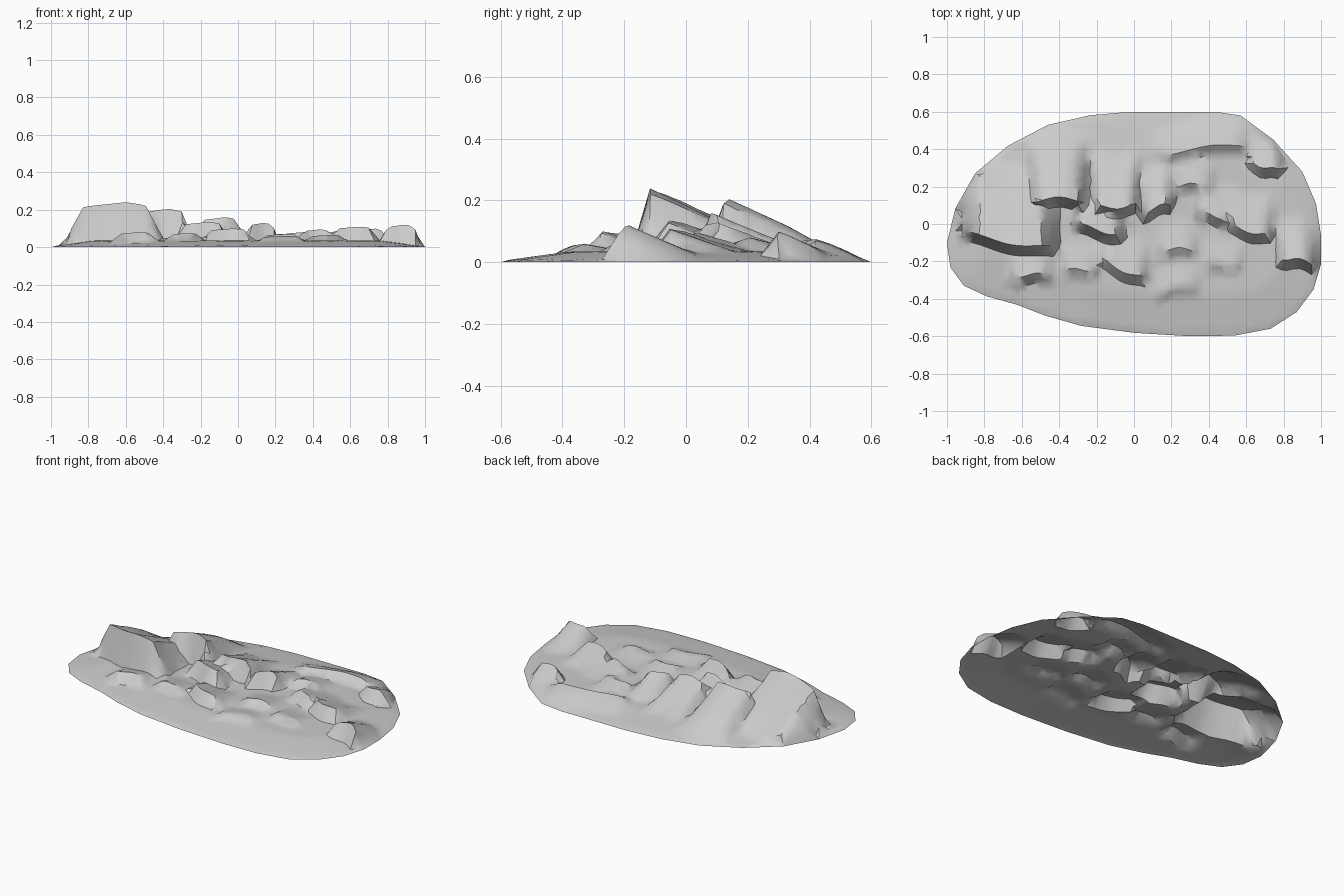
import bpy, math, random
from mathutils import Vector, geometry

if "Cube" in bpy.data.objects:
    bpy.data.objects.remove(bpy.data.objects["Cube"])

random.seed(4)
STEP = 0.033

# Ground outline: a smooth closed curve through a few points
KNOTS = [Vector(p) for p in (
    (-1, -.1), (-.91, -.33), (-.63, -.43), (-.28, -.545), (.3, -.6), (.73, -.56), (.96, -.35),
    (1, -.06), (.9, .28), (.57, .58), (.3, .6), (-.02, .6), (-.46, .53), (-.85, .27))]
RIM = []
for i, b in enumerate(KNOTS):
    a, c, d = KNOTS[i - 1], KNOTS[(i + 1) % len(KNOTS)], KNOTS[(i + 2) % len(KNOTS)]
    mid = (b + c) * .5625 - (a + d) * .0625
    RIM += [b, Vector((max(-1, min(1, mid.x)), max(-.6, min(.6, mid.y))))]

# Rocks: left x, right x, crest y at left, crest y at right, height
ROCKS = [
    (-.92, -.40, -.05, -.14, .24), (-.58, -.24, .13, .13, .205), (-.24, .04, .09, .10, .16),
    (-.34, -.04, .0, -.06, .135), (.02, .22, .06, .11, .13), (-.20, .09, -.18, -.31, .10),
    (-.68, -.42, -.27, -.28, .08), (-.40, -.17, -.26, -.23, .075), (.31, .53, .06, .03, .095),
    (.48, .76, .0, -.07, .11), (.76, .98, -.17, -.22, .12), (.61, .80, .34, .27, .10),
    (.06, .66, .37, .43, .075), (.20, .45, .20, .21, .08), (.08, .38, -.36, -.33, .06),
    (.34, .60, -.23, -.20, .065), (.10, .36, -.14, -.14, .07)]
FRONT = .055                        # width of the steep front of each rock
PROFILE = (.2, .9, 1, .93, .2)      # crest height along each rock

def crest(r, t):
    """Crest y and height at fraction t along a rock."""
    x0, x1, y0, y1, h = r
    u = (0, .18, .62, .82, 1)
    k = next(i for i in range(4) if t <= u[i + 1] + 1e-9)
    s = (t - u[k]) / (u[k + 1] - u[k])
    return (y0 + (y1 - y0) * t - .015 * math.sin(t * 7 + x0 * 9),
            h * (PROFILE[k] + s * (PROFILE[k + 1] - PROFILE[k])))

def inside(p):
    hit = False
    for a, b in zip(RIM, RIM[1:] + RIM[:1]):
        if (a.y > p.y) != (b.y > p.y) and p.x < a.x + (p.y - a.y) * (b.x - a.x) / (b.y - a.y):
            hit = not hit
    return hit

def rim_distance(p):
    best = 9
    for a, b in zip(RIM, RIM[1:] + RIM[:1]):
        t = max(0, min(1, (p - a).dot(b - a) / (b - a).length_squared))
        best = min(best, (p - a.lerp(b, t)).length)
    return best

def height(p):
    """Low mound plus the tallest rock; rocks are steep in front and slope gently back."""
    d = rim_distance(p)
    if d < 1e-4:
        return 0
    base = .004 + .03 * min(1, d / .22)
    z = base
    for r in ROCKS:
        if r[0] <= p.x <= r[1]:
            y, top = crest(r, (p.x - r[0]) / (r[1] - r[0]))
            s = p.y - y
            fall = 1 + s / FRONT if s < 0 else 1 - s / (.03 + 1.65 * r[4])
            z = max(z, base + (top - base) * max(0, fall))
    return z

# Sample points: rim, rock crests and feet, and a loose grid between them
points = list(RIM)
def add(p, gap):
    if inside(p) and rim_distance(p) > .012 and all((p - q).length > gap for q in points):
        points.append(p)

for r in ROCKS:
    n = round((r[1] - r[0]) / .03)
    for i in range(n + 1):
        x, y = r[0] + (r[1] - r[0]) * i / n, crest(r, i / n)[0]
        add(Vector((x, y)), .012)
        add(Vector((x, y - FRONT)), .012)

def jitter():
    return random.uniform(-.006, .006)

for i in range(-30, 31):
    for j in range(-18, 19):
        add(Vector((i * STEP + jitter(), j * STEP + jitter())), .02)

rim_edges = [(i, (i + 1) % len(RIM)) for i in range(len(RIM))]
verts, _, faces, *_ = geometry.delaunay_2d_cdt(points, rim_edges, [], 1, 1e-5)

# Rocky ground sheet, open underneath
mesh = bpy.data.meshes.new("rocky_ground")
mesh.from_pydata([(v.x, v.y, height(v)) for v in verts], [], faces)
mesh.update()
ground = bpy.data.objects.new("rocky_ground", mesh)
bpy.context.collection.objects.link(ground)
bpy.context.view_layer.objects.active = ground
ground.select_set(True)
bpy.ops.object.shade_smooth_by_angle(angle=math.radians(40))
